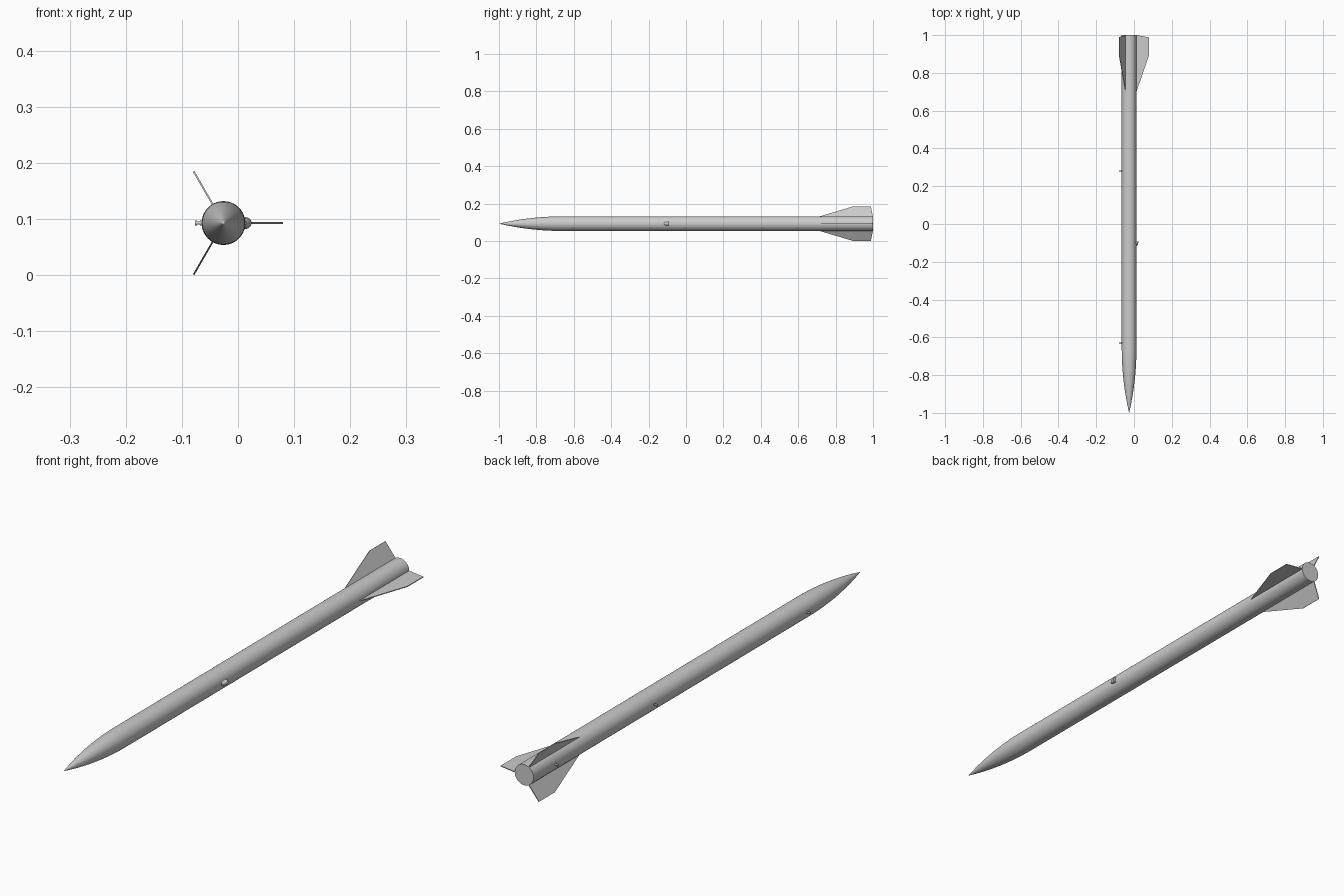
import bpy, bmesh, math
from mathutils import Matrix, Vector

if "Cube" in bpy.data.objects:
    bpy.data.objects.remove(bpy.data.objects["Cube"])

CX, CZ, R = -0.0259, 0.0927, 0.039
FIN_R, FIN_T = 0.1062, 0.003
NOSE_BASE = -0.66
ORIGIN = Matrix.Translation((CX, 0, CZ))


def finish(bm, name, smooth=False):
    bmesh.ops.recalc_face_normals(bm, faces=bm.faces)
    bm.transform(ORIGIN)
    me = bpy.data.meshes.new(name)
    bm.to_mesh(me)
    bm.free()
    ob = bpy.data.objects.new(name, me)
    bpy.context.collection.objects.link(ob)
    if smooth:
        bpy.ops.object.select_all(action='DESELECT')
        ob.select_set(True)
        bpy.context.view_layer.objects.active = ob
        bpy.ops.object.shade_smooth_by_angle(angle=math.radians(35))
    return ob


def lathe(name, profile, rot=Matrix(), segs=64):
    """Revolve (radius, distance) pairs around the y axis."""
    bm = bmesh.new()
    vs = [bm.verts.new((r, y, 0)) for r, y in profile]
    es = [bm.edges.new(p) for p in zip(vs, vs[1:])]
    bmesh.ops.spin(bm, geom=vs + es, cent=(0, 0, 0), axis=(0, 1, 0),
                   angle=2 * math.pi, steps=segs, use_merge=True)
    bmesh.ops.remove_doubles(bm, verts=bm.verts, dist=1e-6)
    bm.transform(rot)
    return finish(bm, name, True)


# ogive nose
L = NOSE_BASE + 1
rho = (R * R + L * L) / (2 * R)
nose = []
for i in range(25):
    d = L * i / 24
    nose.append((max(0, math.sqrt(rho**2 - (L - d)**2) + R - rho), -1 + d))
nose[0] = (0, -1)
lathe("nose_cone", nose)

# body tube with closed aft end
lathe("body_tube", [(R, NOSE_BASE), (R, 1), (0, 1)])

# three swept fins
outline = [(R - 0.004, 0.68), (R, 0.70), (FIN_R, 0.895), (FIN_R, 0.988), (R, 1.0), (R - 0.004, 1.0)]
for k in range(3):
    bm = bmesh.new()
    face = bm.faces.new([bm.verts.new((r, y, -FIN_T / 2)) for r, y in outline])
    ext = bmesh.ops.extrude_face_region(bm, geom=[face])
    bmesh.ops.translate(bm, vec=(0, 0, FIN_T),
                        verts=[v for v in ext["geom"] if isinstance(v, bmesh.types.BMVert)])
    bm.transform(Matrix.Rotation(k * 2 * math.pi / 3, 4, 'Y'))
    finish(bm, f"fin_{k + 1}")

# spool-shaped rail buttons on the left side
spool = [(0.0048, R - 0.003), (0.0048, R + 0.003), (0.003, R + 0.003), (0.003, R + 0.008),
         (0.0048, R + 0.008), (0.0048, R + 0.012), (0, R + 0.012)]
for i, y in enumerate((-0.63, 0.28, 0.87)):
    rot = Matrix.Translation((0, y, 0)) @ Matrix.Rotation(math.pi / 2, 4, 'Z')
    lathe(f"rail_button_{i + 1}", spool, rot, 24)

# tapered shroud on the right side with a flat aft face
bm = bmesh.new()
rings = []
for y, rad, x in ((-0.117, 0.006, R - 0.004), (-0.108, 0.009, R - 0.001), (-0.092, 0.0105, R + 0.0005)):
    rings.append([bm.verts.new((x + rad * math.cos(a), y, rad * math.sin(a)))
                  for a in (2 * math.pi * i / 24 for i in range(24))])
for a, b in zip(rings, rings[1:]):
    for i in range(24):
        j = (i + 1) % 24
        bm.faces.new((a[i], a[j], b[j], b[i]))
bm.faces.new(rings[0])
bm.faces.new(rings[-1])
finish(bm, "side_shroud", True)
